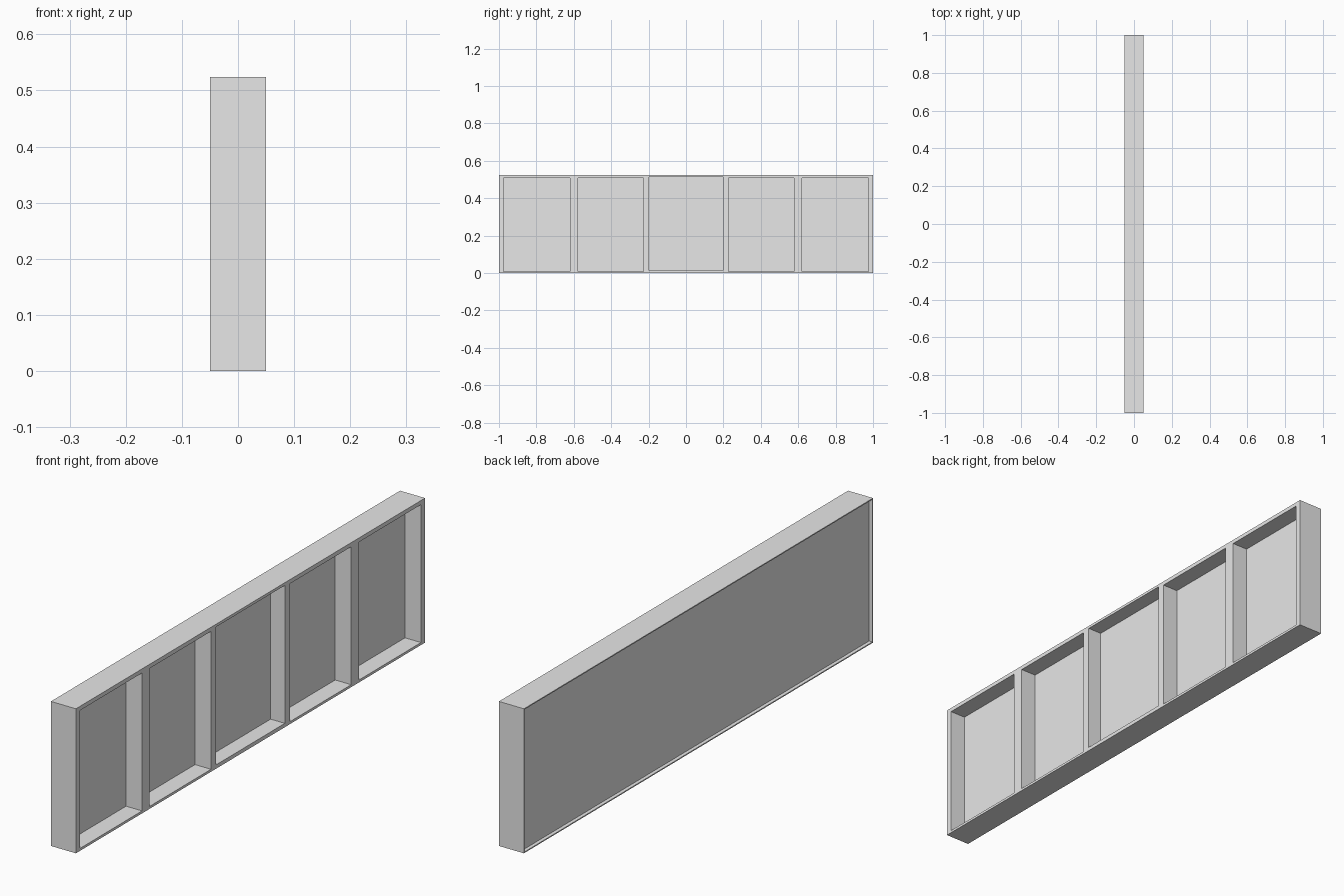
import bpy

cube = bpy.data.objects.get("Cube")
if cube:
    bpy.data.objects.remove(cube, do_unlink=True)

LENGTH, HEIGHT, THICK = 2.0, 0.524, 0.1
FACE = THICK / 2          # open face of the panel, on +x
RIM = 0.004               # thin lip around the back recess
RECESS = 0.013

grey = bpy.data.materials.new("light_grey")
grey.use_nodes = True
grey.diffuse_color = (0.8, 0.8, 0.8, 1)
grey.node_tree.nodes["Principled BSDF"].inputs["Base Color"].default_value = (0.8, 0.8, 0.8, 1)


def box(name, low, high):
    """Axis-aligned box between two corners."""
    centre = [(a + b) / 2 for a, b in zip(low, high)]
    bpy.ops.mesh.primitive_cube_add(size=1, location=centre)
    obj = bpy.context.object
    obj.name = name
    obj.scale = [b - a for a, b in zip(low, high)]
    bpy.ops.object.transform_apply(location=True, rotation=False, scale=True)
    obj.data.materials.append(grey)
    return obj


def carve(target, low, high):
    """Cut a box-shaped pocket out of the target."""
    cutter = box("pocket_cutter", low, high)
    cutter.hide_render = True
    mod = target.modifiers.new("pocket", 'BOOLEAN')
    mod.operation = 'DIFFERENCE'
    mod.solver = 'EXACT'
    mod.object = cutter
    bpy.context.view_layer.objects.active = target
    bpy.ops.object.modifier_apply(modifier=mod.name)
    bpy.data.objects.remove(cutter, do_unlink=True)


# Solid slab
panel = box("wall_panel", (-FACE, -LENGTH / 2, 0), (FACE, LENGTH / 2, HEIGHT))

# Four side bays, mirrored about the middle
for side in (-1, 1):
    for inner, outer in ((0.226, 0.577), (0.621, 0.977)):
        y0, y1 = sorted((side * inner, side * outer))
        carve(panel, (FACE - 0.064, y0, 0.009), (FACE + 0.1, y1, 0.509))

# Wider, shallower middle bay
carve(panel, (FACE - 0.057, -0.197, 0.014), (FACE + 0.1, 0.197, 0.514))

# Shallow recess across the back
carve(panel, (-FACE - 0.1, -LENGTH / 2 + RIM, RIM),
      (-FACE + RECESS, LENGTH / 2 - RIM, HEIGHT - RIM))
